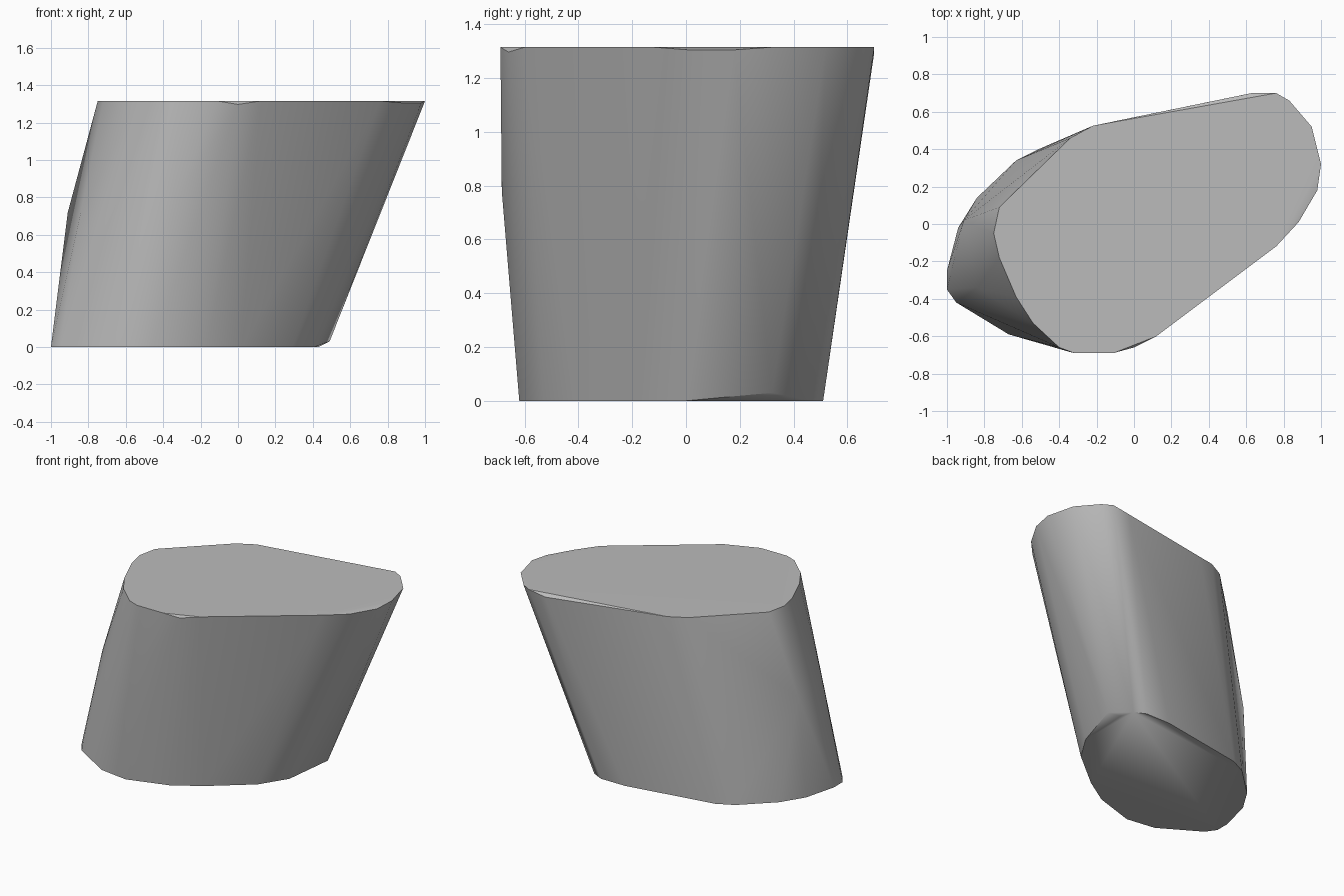
import bpy
import bmesh
import math

cube = bpy.data.objects.get("Cube")
if cube:
    bpy.data.objects.remove(cube, do_unlink=True)

TOP_Z = 1.315

# Leaning block: top and base outlines
top_outline = [
    (1, .32), (.95, .52), (.83, .66), (.76, .7), (-.22, .525), (-.34, .46),
    (-.72, .09), (-.75, -.05), (-.72, -.18), (-.63, -.39), (-.54, -.53),
    (-.4, -.66), (-.32, -.69), (-.11, -.69), (.12, -.6), (.76, -.12),
]
base_outline = [
    (.43, .38), (.4, .47), (.32, .51), (.13, .51), (-.51, .4), (-.63, .34),
    (-.84, .14), (-.94, -.02), (-1, -.25), (-1, -.35), (-.95, -.42),
    (-.67, -.59), (-.46, -.62), (-.17, -.53), (.02, -.41), (.29, -.19),
    (.41, 0),
]

# Slight bulges on the walls and worn rim corners
extra_points = [
    (-.91, .02, .72), (-.84, -.34, .72), (-.34, -.685, .78),
    (.49, .32, .03), (.63, .7, 1.295), (-.1, .55, 1.3),
    (0, -.66, 1.297), (.88, .01, 1.305), (.98, .18, 1.305),
]

# Wrap a convex skin around the outlines
bm = bmesh.new()
points = [(x, y, TOP_Z) for x, y in top_outline]
points += [(x, y, 0) for x, y in base_outline]
points += extra_points
for p in points:
    bm.verts.new(p)
hull = bmesh.ops.convex_hull(bm, input=bm.verts)
loose = {v for v in hull["geom_interior"] if isinstance(v, bmesh.types.BMVert)}
bmesh.ops.delete(bm, geom=list(loose), context='VERTS')
bmesh.ops.dissolve_limit(bm, angle_limit=math.radians(0.3),
                         verts=bm.verts, edges=bm.edges)
bmesh.ops.recalc_face_normals(bm, faces=bm.faces)

mesh = bpy.data.meshes.new("leaning_block")
bm.to_mesh(mesh)
bm.free()
block = bpy.data.objects.new("leaning_block", mesh)
bpy.context.collection.objects.link(block)

# Plain grey surface
grey = bpy.data.materials.new("plain_grey")
grey.use_nodes = True
colour = (.5, .5, .5, 1)
grey.diffuse_color = colour
grey.node_tree.nodes["Principled BSDF"].inputs["Base Color"].default_value = colour
mesh.materials.append(grey)

# Smooth walls, crisp rims
bpy.ops.object.select_all(action='DESELECT')
block.select_set(True)
bpy.context.view_layer.objects.active = block
bpy.ops.object.shade_smooth_by_angle(angle=math.radians(40))
